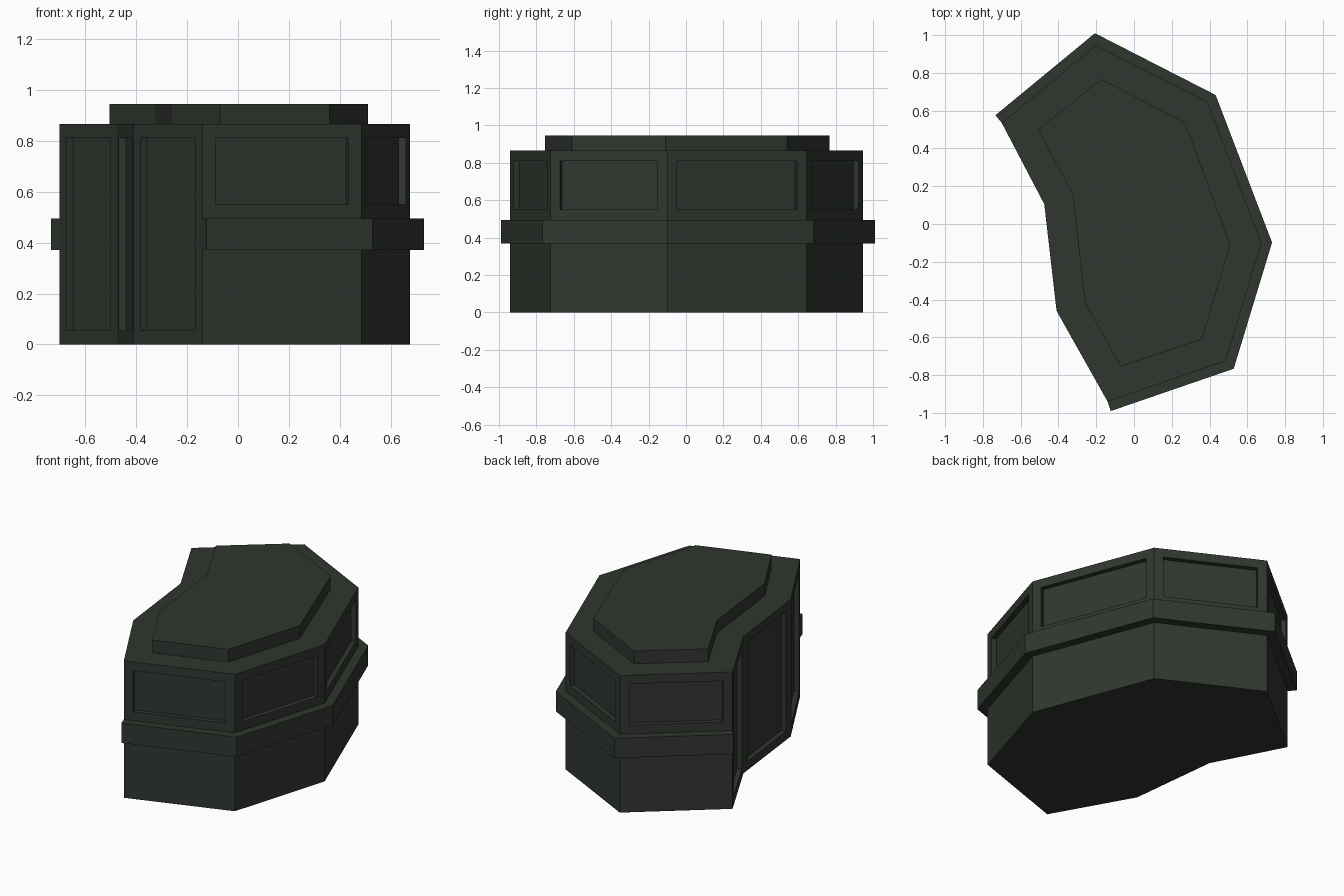
import bpy, bmesh
from mathutils import Vector

if "Cube" in bpy.data.objects:
    bpy.data.objects.remove(bpy.data.objects["Cube"])

mat = bpy.data.materials.new("dark olive grey")
mat.diffuse_color = (0.030, 0.037, 0.029, 1)
mat.use_nodes = True
mat.node_tree.nodes["Principled BSDF"].inputs["Base Color"].default_value = mat.diffuse_color

# Plan outlines, counter-clockwise; edges 0-4 are the outer curve, 5-7 the inner bend
BODY = [(-0.14, -0.94), (0.485, -0.725), (0.675, -0.10), (0.39, 0.645),
        (-0.20, 0.947), (-0.70, 0.535), (-0.475, 0.105), (-0.41, -0.46)]
CAP = [(-0.07, -0.755), (0.36, -0.61), (0.51, -0.11), (0.27, 0.54),
       (-0.175, 0.767), (-0.505, 0.50), (-0.325, 0.155), (-0.26, -0.415)]
BELT_LOW, BELT_HIGH, WALL_TOP, CAP_TOP, BELT_OUT = 0.37, 0.495, 0.865, 0.945, 0.053
N = len(BODY)


def face(bm, pts):
    return bm.faces.new([bm.verts.new(p) for p in pts])


def at(p, z):
    return (p[0], p[1], z)


def wall(bm, a, b, z0, z1):
    return face(bm, [at(a, z0), at(b, z0), at(b, z1), at(a, z1)])


def finish(bm, name):
    bmesh.ops.remove_doubles(bm, verts=bm.verts, dist=1e-5)
    me = bpy.data.meshes.new(name)
    bm.to_mesh(me)
    bm.free()
    me.materials.append(mat)
    ob = bpy.data.objects.new(name, me)
    bpy.context.collection.objects.link(ob)


def recess(bm, faces):
    bm.normal_update()
    bmesh.ops.inset_individual(bm, faces=faces, thickness=0.055, depth=0, use_even_offset=True)
    # straight reveals: push the inset panels inward along their normals
    for f in faces:
        n = f.normal.copy()
        rim = [v.co.copy() for v in f.verts]
        back = [p - n * 0.03 for p in rim]
        for i in range(len(rim)):
            j = (i + 1) % len(rim)
            face(bm, [rim[i], rim[j], back[j], back[i]])
        face(bm, back)
    bmesh.ops.delete(bm, geom=faces, context='FACES_ONLY')


# Lower hull: plain outer walls and the floor
bm = bmesh.new()
for i in range(5):
    wall(bm, BODY[i], BODY[i + 1], 0, BELT_LOW)
face(bm, [at(p, 0) for p in reversed(BODY)])
finish(bm, "lower_hull")

# Upper walls with recessed windows
bm = bmesh.new()
recess(bm, [wall(bm, BODY[i], BODY[i + 1], BELT_HIGH, WALL_TOP) for i in range(5)])
finish(bm, "window_walls")

# Full-height recessed panels on the inner bend
bm = bmesh.new()
recess(bm, [wall(bm, BODY[i], BODY[(i + 1) % N], 0, WALL_TOP) for i in range(5, N)])
finish(bm, "inner_panels")

# Belt: outward mitred band along the outer curve, square ends
pts = [Vector(p) for p in BODY[:6]]
normals = []
for a, b in zip(pts, pts[1:]):
    d = (b - a).normalized()
    normals.append(Vector((d.y, -d.x)))
outer = []
for i, p in enumerate(pts):
    n0, n1 = normals[max(i - 1, 0)], normals[min(i, 4)]
    m = (n0 + n1).normalized()
    outer.append(p + m * BELT_OUT / m.dot(n1))
bm = bmesh.new()
for i in range(5):
    a, b, c, d = pts[i], pts[i + 1], outer[i + 1], outer[i]
    wall(bm, d, c, BELT_LOW, BELT_HIGH)
    face(bm, [at(p, BELT_HIGH) for p in (a, d, c, b)])
    face(bm, [at(p, BELT_LOW) for p in (a, b, c, d)])
wall(bm, pts[0], outer[0], BELT_LOW, BELT_HIGH)
wall(bm, outer[5], pts[5], BELT_LOW, BELT_HIGH)
finish(bm, "belt")

# Roof: flat rim and raised cap
bm = bmesh.new()
for i in range(N):
    j = (i + 1) % N
    face(bm, [at(p, WALL_TOP) for p in (BODY[i], BODY[j], CAP[j], CAP[i])])
    wall(bm, CAP[i], CAP[j], WALL_TOP, CAP_TOP)
face(bm, [at(p, CAP_TOP) for p in CAP])
finish(bm, "roof")
